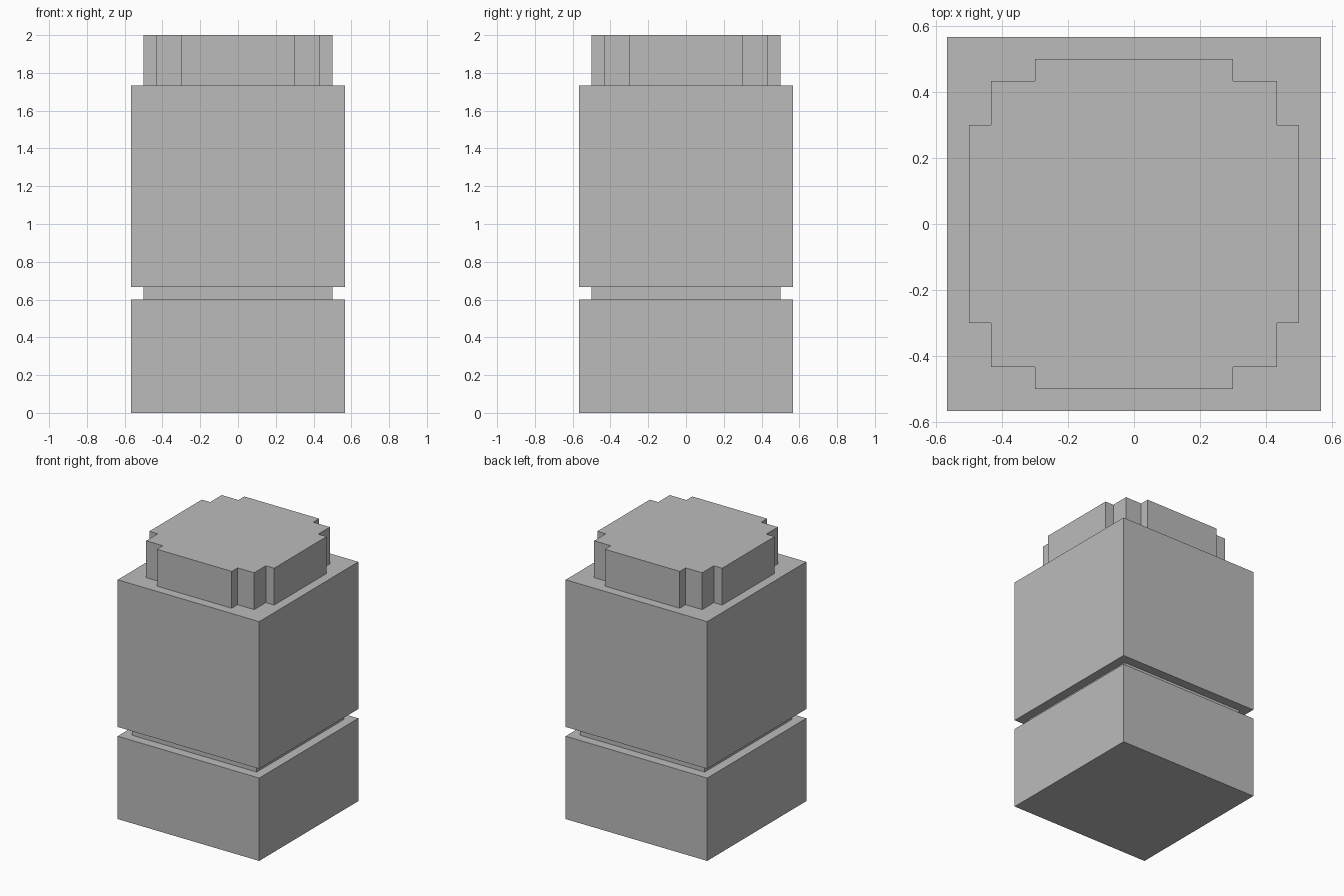
import bpy
import bmesh

cube = bpy.data.objects.get("Cube")
if cube:
    bpy.data.objects.remove(cube, do_unlink=True)

grey = bpy.data.materials.new("plain grey")
grey.use_nodes = True
colour = (0.5, 0.5, 0.5, 1)
grey.diffuse_color = colour
grey.node_tree.nodes["Principled BSDF"].inputs["Base Color"].default_value = colour


def prism(name, outline, bottom, top):
    """Extrude a flat outline from bottom to top."""
    bm = bmesh.new()
    base = bm.faces.new([bm.verts.new((x, y, bottom)) for x, y in outline])
    result = bmesh.ops.extrude_face_region(bm, geom=[base], use_keep_orig=True)
    for v in result["geom"]:
        if isinstance(v, bmesh.types.BMVert):
            v.co.z = top
    bmesh.ops.recalc_face_normals(bm, faces=bm.faces)
    mesh = bpy.data.meshes.new(name)
    bm.to_mesh(mesh)
    bm.free()
    mesh.materials.append(grey)
    obj = bpy.data.objects.new(name, mesh)
    bpy.context.collection.objects.link(obj)
    return obj


def four_corners(points):
    """Repeat one corner's points by quarter turns about the centre."""
    outline = []
    for _ in range(4):
        outline += points
        points = [(-y, x) for x, y in points]
    return outline


BODY, NECK, STEP, FLAT = 0.567, 0.5, 0.433, 0.3
body_outline = four_corners([(BODY, BODY)])
neck_outline = four_corners([(NECK, NECK)])
cap_outline = four_corners([(NECK, FLAT), (STEP, FLAT), (STEP, STEP),
                            (FLAT, STEP), (FLAT, NECK)])

# Stacked blocks, from the ground up
prism("base_block", body_outline, 0, 0.6)
prism("recessed_neck", neck_outline, 0.6, 0.667)
prism("main_block", body_outline, 0.667, 1.733)
# Cap with stepped corners
prism("stepped_cap", cap_outline, 1.733, 2)
